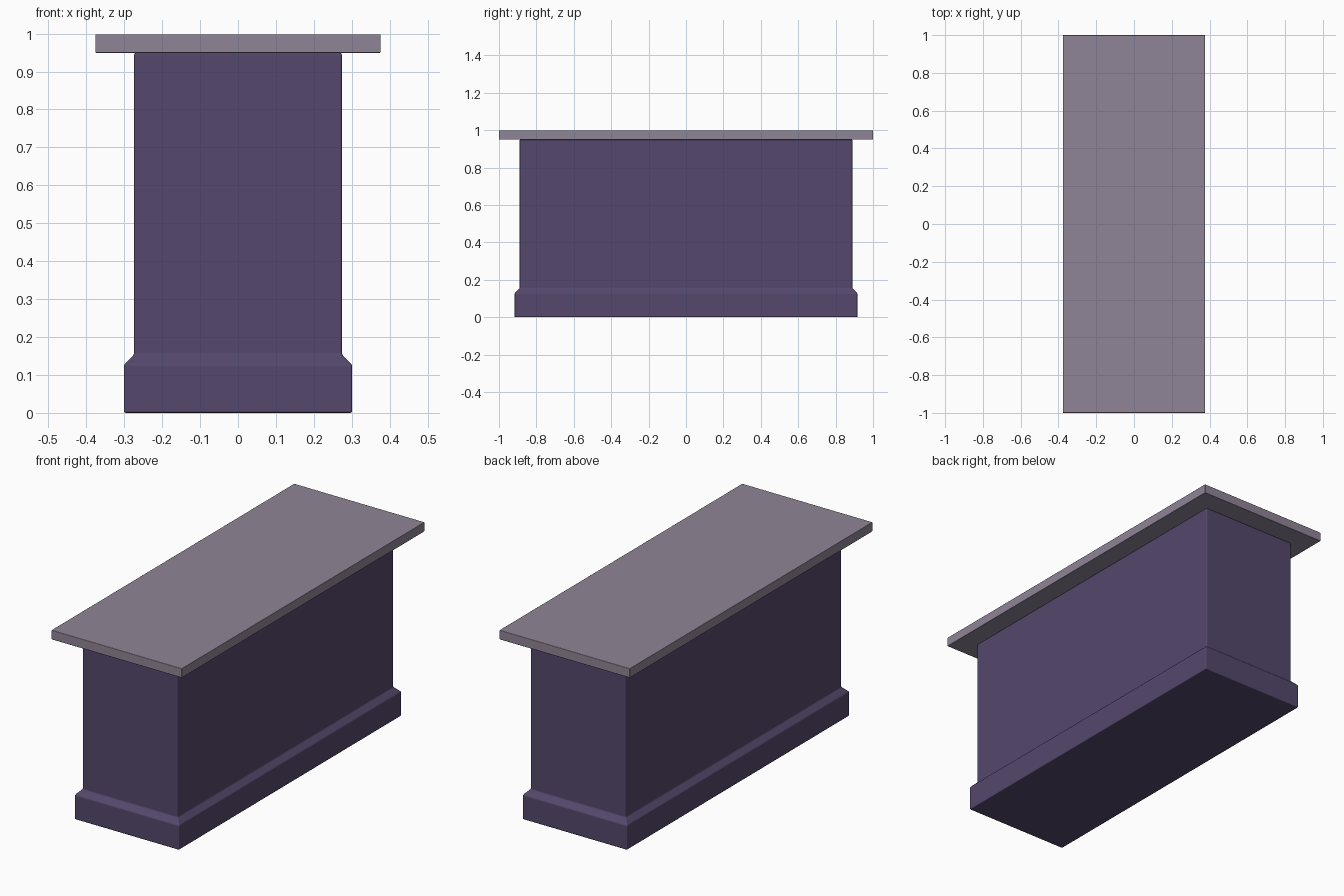
import bpy, bmesh

if "Cube" in bpy.data.objects:
    bpy.data.objects.remove(bpy.data.objects["Cube"])


def material(name, rgb):
    m = bpy.data.materials.new(name)
    m.diffuse_color = (*rgb, 1)
    m.use_nodes = True
    m.node_tree.nodes["Principled BSDF"].inputs["Base Color"].default_value = m.diffuse_color
    return m


def stacked_box(name, rings, mat, bevel):
    """Closed rectangular solid lofted through (half_x, half_y, z) rings."""
    bm = bmesh.new()
    loops = [[bm.verts.new((sx * hx, sy * hy, z))
              for sx, sy in ((-1, -1), (1, -1), (1, 1), (-1, 1))]
             for hx, hy, z in rings]
    bm.faces.new(loops[0][::-1])
    bm.faces.new(loops[-1])
    for lo, hi in zip(loops, loops[1:]):
        for i in range(4):
            j = (i + 1) % 4
            bm.faces.new((lo[i], lo[j], hi[j], hi[i]))
    for f in bm.faces:
        f.smooth = True
    me = bpy.data.meshes.new(name)
    bm.to_mesh(me)
    bm.free()
    me.materials.append(mat)
    ob = bpy.data.objects.new(name, me)
    bpy.context.collection.objects.link(ob)
    # softened edges with flat-looking faces
    mod = ob.modifiers.new("soft_edges", 'BEVEL')
    mod.width = bevel
    mod.segments = 2
    mod.limit_method = 'ANGLE'
    mod.harden_normals = True
    return ob


purple = material("painted_purple", (0.089, 0.064, 0.15))
mauve = material("mauve_top", (0.28, 0.235, 0.31))

# counter body with flared plinth
stacked_box("counter_body", [
    (0.301, 0.917, 0.0),
    (0.301, 0.917, 0.127),
    (0.274, 0.890, 0.154),
    (0.274, 0.890, 0.949),
], purple, 0.005)

# overhanging worktop slab
stacked_box("counter_top", [
    (0.376, 1.0, 0.949),
    (0.376, 1.0, 0.998),
], mauve, 0.003)
